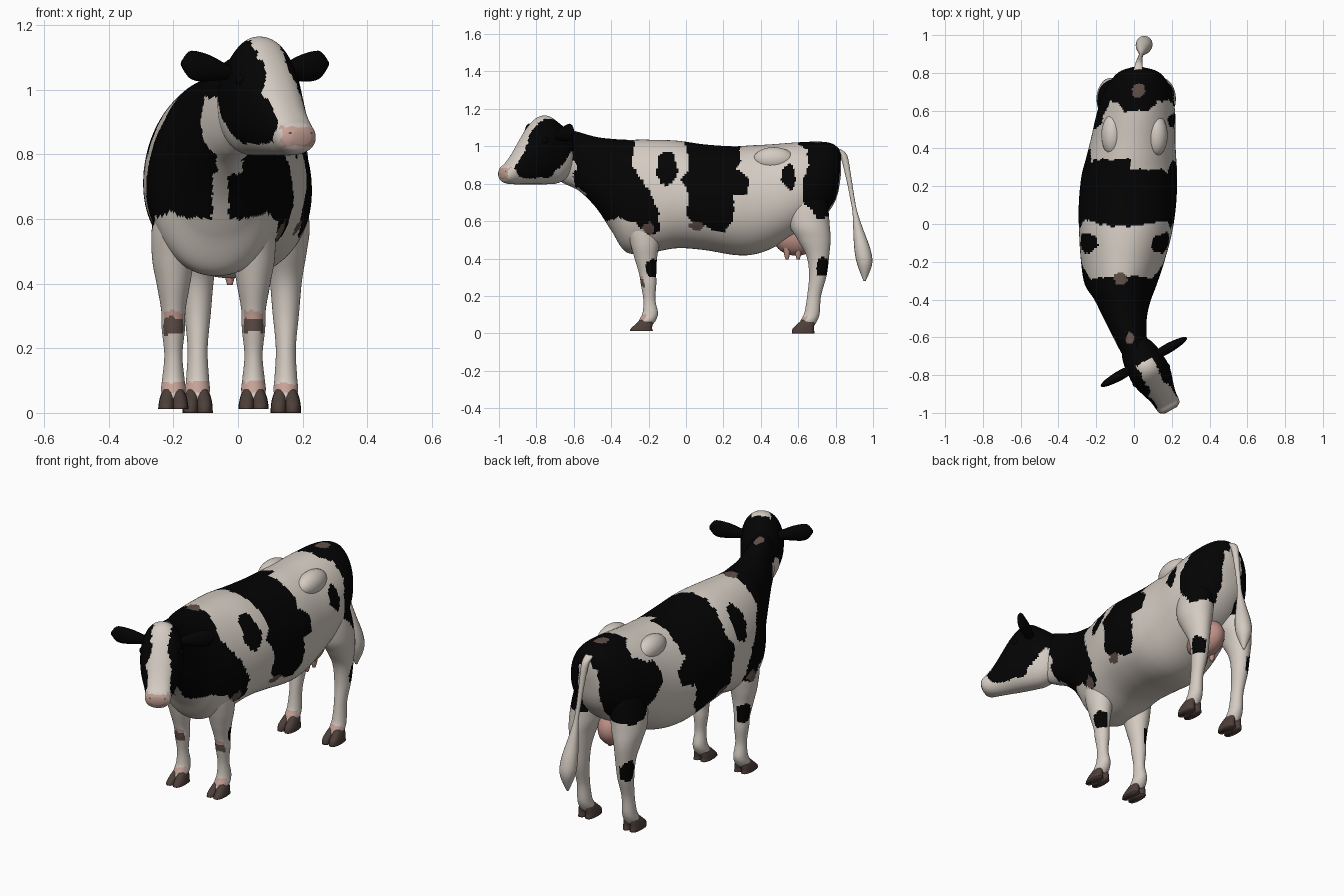
import bpy, bmesh, math
from mathutils import Vector, noise

cube = bpy.data.objects.get("Cube")
if cube:
    bpy.data.objects.remove(cube)

COLOURS = {"cream": (0.66, 0.60, 0.54), "black": (0.001, 0.001, 0.001),
           "pink": (0.52, 0.28, 0.24), "hoof_brown": (0.075, 0.05, 0.042),
           "muzzle_pink": (0.56, 0.36, 0.31), "knee_brown": (0.12, 0.08, 0.068)}
MATS = {}
for label, rgb in COLOURS.items():
    m = bpy.data.materials.new(label)
    m.use_nodes = True
    m.diffuse_color = (*rgb, 1)
    bsdf = m.node_tree.nodes["Principled BSDF"]
    bsdf.inputs["Base Color"].default_value = (*rgb, 1)
    bsdf.inputs["Roughness"].default_value = 0.9
    MATS[label] = m

X, Y, Z = Vector((1, 0, 0)), Vector((0, 1, 0)), Vector((0, 0, 1))


def finish(name, bm, paint):
    """Turn a bmesh into a smooth object; paint is a colour or a face rule."""
    bmesh.ops.recalc_face_normals(bm, faces=bm.faces)
    used = []
    for f in bm.faces:
        colour = paint if isinstance(paint, str) else paint(f.calc_center_median(), f.normal)
        if colour not in used:
            used.append(colour)
        f.material_index = used.index(colour)
        f.smooth = True
    mesh = bpy.data.meshes.new(name)
    bm.to_mesh(mesh)
    bm.free()
    for colour in used:
        mesh.materials.append(MATS[colour])
    obj = bpy.data.objects.new(name, mesh)
    bpy.context.collection.objects.link(obj)


def spline(a, b, c, d, t):
    return 0.5 * (2 * b + (c - a) * t + (2 * a - 5 * b + 4 * c - d) * t * t
                  + (3 * b - a - 3 * c + d) * t ** 3)


def loft(name, sections, u, v, paint, steps=8, sides=28, power=2.0, taper=0.0):
    """Skin smooth sections (x, y, z, radius along u, radius along v)."""
    s = [sections[0]] + list(sections) + [sections[-1]]
    rows = [[spline(*q, k / steps) for q in zip(*s[i:i + 4])]
            for i in range(len(s) - 3) for k in range(steps)]
    rows.append(sections[-1])
    bm = bmesh.new()
    rings = []
    for x, y, z, ru, rv in rows:
        ring = []
        for k in range(sides):
            a = math.tau * k / sides
            c, d = math.cos(a), math.sin(a)
            pu = math.copysign(abs(c) ** (2 / power), c) * ru * (1 - taper * d)
            pv = math.copysign(abs(d) ** (2 / power), d) * rv
            ring.append(bm.verts.new(Vector((x, y, z)) + u * pu + v * pv))
        rings.append(ring)
    for p, q in zip(rings, rings[1:]):
        for k in range(sides):
            n = (k + 1) % sides
            bm.faces.new((p[k], p[n], q[n], q[k]))
    bm.faces.new(rings[0])
    bm.faces.new(rings[-1])
    finish(name, bm, paint)


def ball(name, centre, radii, paint):
    bm = bmesh.new()
    bmesh.ops.create_uvsphere(bm, u_segments=24, v_segments=14, radius=1)
    bmesh.ops.scale(bm, vec=radii, verts=bm.verts)
    bmesh.ops.translate(bm, vec=centre, verts=bm.verts)
    finish(name, bm, paint)


def inside(poly, a, b):
    hit = False
    for (a0, b0), (a1, b1) in zip(poly, poly[1:] + poly[:1]):
        if (b0 > b) != (b1 > b) and a < (a1 - a0) * (b - b0) / (b1 - b0) + a0:
            hit = not hit
    return hit


def in_oval(ovals, a, b):
    return any(((a - x) / rx) ** 2 + ((b - y) / ry) ** 2 < 1 for x, y, rx, ry in ovals)


def wobble(p):
    return p + 0.012 * noise.noise_vector(p * 22) + 0.006 * noise.noise_vector(p * 60)


# Coat patches in side profile (y, z)
SHOULDER = [(-.8, 1.2), (-.27, 1.1), (-.29, .9), (-.2, .76), (-.14, .65), (-.14, .55),
            (-.2, .52), (-.27, .59), (-.36, .62), (-.52, .58), (-.6, .76), (-.59, .9),
            (-.61, .98), (-.8, .98)]
MIDDLE = [(-.02, 1.1), (.29, 1.1), (.29, .92), (.27, .88), (.34, .83), (.33, .75), (.25, .73),
          (.25, .6), (.2, .54), (.1, .57), (.0, .62), (.02, .72), (-.02, .82), (.02, .9)]
RUMP = [(.6, 1.1), (.9, 1.1), (.9, .85), (.8, .72), (.77, .62), (.7, .62), (.63, .7),
        (.62, .8), (.66, .9), (.65, .98), (.6, 1.01)]
RIGHT_THIGH = [(.52, .89), (.5, .78), (.6, .66), (.7, .61), (.8, .68), (.8, .92), (.66, .95)]
FLANK_OVALS = [(-.1, .88, .055, .09)]
LEFT_HIP = [(.55, .84, .04, .068)]
LEG_OVALS = [(-.18, .35, .035, .055), (.73, .36, .035, .055)]
# Brown flecks, seen from the side (y, z) and along the spine (x, y)
SIDE_FLECKS = [(.06, .575, .04, .025), (-.2, .56, .03, .03)]
BACK_FLECKS = [(.02, .71, .03, .035), (-.07, -.29, .035, .035), (-.02, -.6, .02, .035)]


def coat(p, n):
    q = wobble(p)
    y, z, right = q.y, q.z, p.x < -.02
    stripe_x, stripe_w = (-.055, .027) if z < .74 else (-.025, .038)
    if y < -.33 and n.z < 0 and abs(q.x - stripe_x) < stripe_w:
        return "cream"                      # throat stripe
    if y > .7 and abs(q.x - .02) < .06 and z < .92:
        return "cream"                      # under the tail
    if in_oval(SIDE_FLECKS, y, z) or (n.z > .6 and in_oval(BACK_FLECKS, q.x, y)):
        return "knee_brown"
    band = inside(MIDDLE, y * .85, z + .03) if right else inside(MIDDLE, y, z)
    black = inside(SHOULDER, y, z) or inside(RUMP, y, z) or in_oval(FLANK_OVALS, y, z)
    side_patch = inside(RIGHT_THIGH, y, z) if right else in_oval(LEFT_HIP, y, z)
    leg_spot = in_oval(LEG_OVALS, y, z) and n.x * (p.x + .03) > 0
    return "black" if black or band or side_patch or leg_spot else "cream"


# Body and neck: y, top, bottom, half width, centre x
BODY = [(-.72, 1.11, .84, .065, .02), (-.65, 1.1, .8, .08, -.005), (-.57, 1.075, .76, .095, -.03),
        (-.48, 1.05, .67, .12, -.05), (-.4, 1.04, .55, .15, -.06), (-.32, 1.035, .435, .19, -.07),
        (-.2, 1.035, .43, .22, -.06), (-.05, 1.03, .455, .245, -.045), (.1, 1.01, .445, .257, -.035),
        (.25, 1.0, .42, .253, -.025), (.35, 1.005, .42, .238, -.015), (.45, 1.01, .45, .223, -.005),
        (.58, 1.02, .52, .208, .01), (.7, 1.025, .59, .18, .02), (.77, 1.018, .66, .14, .025),
        (.81, .995, .74, .095, .025), (.83, .965, .86, .03, .02)]
loft("body", [(x, y, (t + b) / 2, w, (t - b) / 2) for y, t, b, w, x in BODY],
     X, Z, coat, steps=14, sides=128, power=2.08, taper=.07)
for label, x in (("left", .12), ("right", -.115)):
    ball(label + "_hip", (x, .47, .93), (.058, .11, .065), coat)

# Head, turned toward its left
FWD = Vector((.49, -.87, 0)).normalized()
SIDE = Vector((-FWD.y, FWD.x, 0))
POLL = Vector((.035, -.7, 0))
CHEEK = [(-.03, 1.15), (.09, 1.15), (.165, 1.1), (.215, .98), (.288, .88), (.255, .83),
         (.17, .835), (.08, .83), (.01, .9), (-.04, .96), (-.1, .98), (-.1, 1.15)]


def face_colour(p, n):
    q = wobble(p) - POLL
    s, lat = q.dot(FWD), q.dot(SIDE)
    if s > .295 and .825 < q.z < .888 and abs(lat) < .055:
        return "muzzle_pink"
    if s > .035 and abs(lat) < .043 + .012 * (q.z < 1.0) and n.z > 0:
        return "cream"                      # blaze
    return "black" if inside(CHEEK, s, q.z) else "cream"


def on_head(s, lat, z):
    return POLL + FWD * s + SIDE * lat + Z * z


HEAD = [(-.09, 1.07, .86, .06), (-.05, 1.1, .82, .085), (0, 1.135, .8, .1), (.05, 1.163, .797, .105),
        (.1, 1.155, .797, .108), (.15, 1.11, .797, .1), (.2, 1.04, .797, .084),
        (.25, .965, .797, .07), (.29, .915, .8, .066), (.315, .895, .81, .058), (.328, .875, .83, .035)]
loft("head", [(*on_head(s, 0, (t + b) / 2), w, (t - b) / 2) for s, t, b, w in HEAD],
     SIDE, Z, face_colour, steps=10, sides=96, power=2.2)

# Ears: sideways reach, height, thickness, half height
EAR = [(.06, 1.05, .022, .02), (.1, 1.055, .024, .024), (.15, 1.065, .026, .038),
       (.2, 1.072, .022, .046), (.235, 1.078, .016, .04), (.26, 1.08, .006, .008)]
for label, k in (("left", 1), ("right", -1)):
    loft(label + "_ear", [(*on_head(.035, k * lat, z), th, r) for lat, z, th, r in EAR],
         FWD, Z, "black", steps=3, sides=12)
    ball(label + "_eye", on_head(.115, k * .093, 1.03), (.018, .018, .018), "black")
    ball(label + "_nostril", on_head(.318, k * .035, .865), (.009, .009, .007), "knee_brown")

# Legs: y, z, radius in x, radius in y
FRONT = [(-.23, .7, .06, .1), (-.225, .58, .075, .1), (-.22, .48, .066, .078), (-.215, .4, .052, .06),
         (-.205, .32, .038, .046), (-.2, .26, .036, .041), (-.196, .18, .028, .032),
         (-.191, .11, .034, .041), (-.206, .07, .038, .045), (-.22, .045, .03, .04)]
HIND = [(.64, .84, .05, .09), (.645, .7, .08, .112), (.66, .58, .083, .108), (.685, .5, .065, .088),
        (.705, .41, .05, .06), (.705, .31, .041, .047), (.685, .2, .031, .037),
        (.674, .11, .035, .041), (.658, .07, .038, .045), (.645, .04, .03, .04)]


def leg_colour(p, n):
    z = wobble(p).z
    if n.y < -.5 and p.y < 0 and .25 < z < .312:
        return "knee_brown" if z < .29 else "muzzle_pink"
    if n.y < -.35 and .06 < z < .095:
        return "muzzle_pink"                # band above the hoof
    return coat(p, n)


LEGS = [("front_left", FRONT, .048, 1), ("front_right", FRONT, -.2, -1),
        ("hind_left", HIND, .148, 1), ("hind_right", HIND, -.125, -1)]
for label, path, x, k in LEGS:
    loft(label + "_leg", [(x - k * .12 * max(0, z - .5), y, z, rx, ry) for y, z, rx, ry in path],
         X, Y, leg_colour, steps=10, sides=48)
    # Two toes to each hoof
    y, base = path[-1][0], .012 if path is FRONT else 0
    for toe, d in (("outer", k), ("inner", -k)):
        loft(f"{label}_{toe}_toe",
             [(x + d * .021, y - .018, base, .026, .061), (x + d * .021, y - .018, .025, .025, .057),
              (x + d * .019, y - .004, .05, .022, .045), (x + d * .015, y + .008, .072, .017, .034)],
             X, Y, "hoof_brown", steps=3, sides=16, power=2.4)

# Udder and teats
ball("udder", (.01, .59, .515), (.08, .125, .1), "pink")
for i, (dx, dy) in enumerate([(-.035, -.05), (.035, -.05), (-.035, .01), (.035, .01)]):
    x, y = .01 + dx, .59 + dy
    loft(f"teat_{i + 1}", [(x, y, .47, .022, .022), (x, y, .425, .016, .016), (x, y, .395, .008, .008)],
         X, Y, "pink", steps=3, sides=12)

# Tail with its tuft
TAIL = [(.02, .8, .985, .025, .025), (.025, .842, .95, .02, .02), (.03, .868, .84, .015, .015),
        (.035, .888, .73, .012, .012), (.04, .903, .65, .013, .013), (.045, .92, .56, .026, .026),
        (.052, .943, .45, .043, .043), (.055, .955, .37, .04, .04), (.055, .955, .28, .006, .006)]
loft("tail", TAIL, X, Y, "cream", sides=16)
